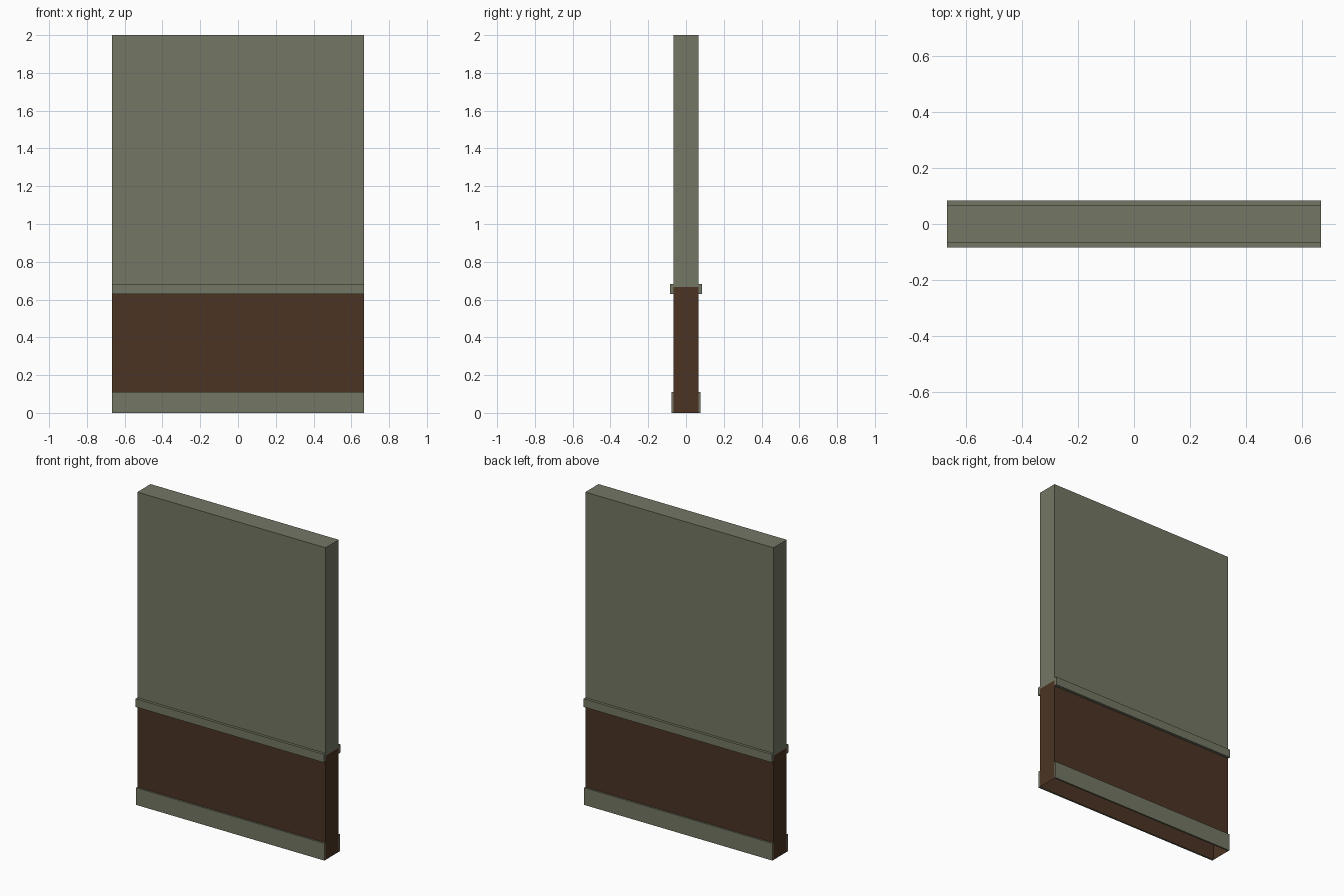
import bpy
import bmesh

cube = bpy.data.objects.get("Cube")
if cube:
    bpy.data.objects.remove(cube, do_unlink=True)

HALF_X = 0.667      # half the wall width
HALF_Y = 0.067      # half the wall thickness
SPLIT = 0.667       # top of the wood panelling


def make_material(name, colour):
    mat = bpy.data.materials.new(name)
    mat.use_nodes = True
    mat.diffuse_color = colour
    mat.node_tree.nodes["Principled BSDF"].inputs["Base Color"].default_value = colour
    return mat


def make_box(name, mat, y0, y1, z0, z1, open_below=False):
    bm = bmesh.new()
    bmesh.ops.create_cube(bm, size=1)
    for v in bm.verts:
        v.co.x *= 2 * HALF_X
        v.co.y = y0 if v.co.y < 0 else y1
        v.co.z = z0 if v.co.z < 0 else z1
    if open_below:
        bm.normal_update()
        bottom = [f for f in bm.faces if f.normal.z < -0.5]
        bmesh.ops.delete(bm, geom=bottom, context="FACES_ONLY")
    mesh = bpy.data.meshes.new(name)
    bm.to_mesh(mesh)
    bm.free()
    mesh.materials.append(mat)
    obj = bpy.data.objects.new(name, mesh)
    bpy.context.collection.objects.link(obj)
    return obj


plaster = make_material("grey_green_paint", (0.174, 0.184, 0.130, 1))
wood = make_material("dark_brown_wood", (0.069, 0.034, 0.017, 1))

# Wall body: painted upper wall over a hollow wood panel
make_box("upper_wall", plaster, -HALF_Y, HALF_Y, SPLIT, 2.0)
make_box("lower_panel", wood, -HALF_Y, HALF_Y, 0.0, SPLIT, open_below=True)

# Trim on both sides
for side, s in (("front", -1), ("back", 1)):
    for part, depth, z0, z1 in (("chair_rail", 0.084, 0.63, 0.683),
                                ("skirting", 0.078, 0.0, 0.11)):
        y0, y1 = sorted((s * HALF_Y, s * depth))
        make_box(f"{side}_{part}", plaster, y0, y1, z0, z1)
